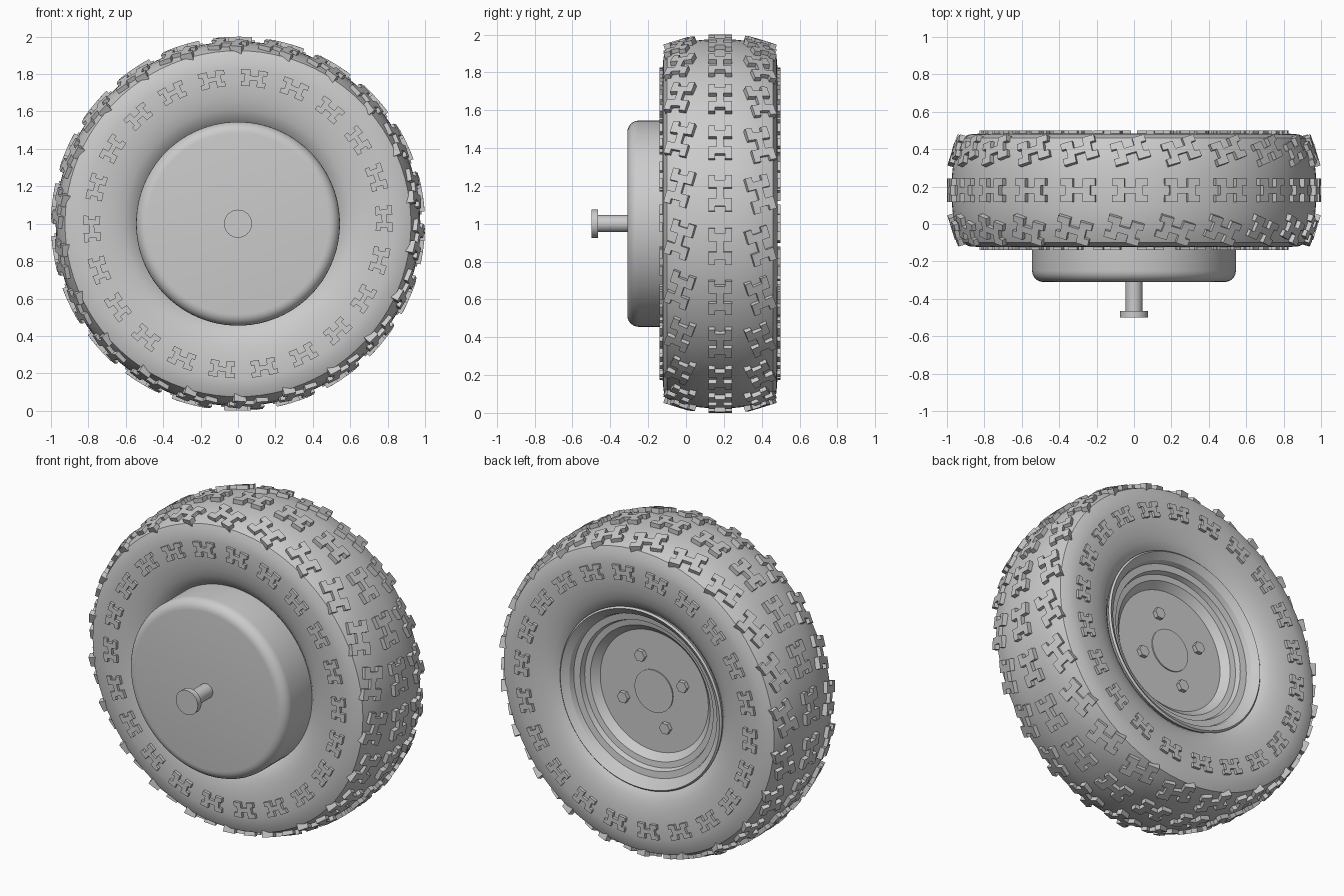
import bpy, bmesh
from math import sin, cos, pi, radians

cube = bpy.data.objects.get("Cube")
if cube:
    bpy.data.objects.remove(cube, do_unlink=True)

grey = bpy.data.materials.new("plain grey")
grey.use_nodes = True
COLOUR = (0.6, 0.6, 0.6, 1)
grey.diffuse_color = COLOUR
grey.node_tree.nodes["Principled BSDF"].inputs["Base Color"].default_value = COLOUR

MID = 0.18      # y of the tyre's middle plane
AXLE = 1.0      # height of the axle
COUNT = 22      # tread blocks per row


def polar(r, y, a):
    return (r * cos(a), y, AXLE + r * sin(a))


def finish(name, bm, smooth=True):
    bmesh.ops.remove_doubles(bm, verts=bm.verts, dist=0.0001)
    bmesh.ops.recalc_face_normals(bm, faces=bm.faces)
    mesh = bpy.data.meshes.new(name)
    bm.to_mesh(mesh)
    bm.free()
    mesh.materials.append(grey)
    ob = bpy.data.objects.new(name, mesh)
    bpy.context.collection.objects.link(ob)
    if smooth:
        bpy.ops.object.select_all(action='DESELECT')
        ob.select_set(True)
        bpy.context.view_layer.objects.active = ob
        bpy.ops.object.shade_smooth_by_angle(angle=radians(30))
    return ob


def lathe(name, profile, steps=96):
    """Turn a (radius, y) profile around the axle."""
    bm = bmesh.new()
    vs = [bm.verts.new(polar(r, y, 0)) for r, y in profile]
    es = [bm.edges.new(p) for p in zip(vs, vs[1:])]
    bmesh.ops.spin(bm, geom=vs + es, cent=(0, 0, AXLE), axis=(0, 1, 0),
                   angle=2 * pi, steps=steps, use_merge=True)
    return finish(name, bm)


# Tyre: half profile as (radius, distance from middle), mirrored
half = [(0.975, 0), (0.973, 0.08), (0.966, 0.15), (0.95, 0.22), (0.925, 0.28),
        (0.88, 0.299), (0.83, 0.303), (0.78, 0.303), (0.72, 0.3),
        (0.66, 0.291), (0.61, 0.277), (0.57, 0.258), (0.545, 0.235)]
lathe("tyre", [(r, MID - d) for r, d in reversed(half)] +
      [(r, MID + d) for r, d in half[1:]])

# Stepped rim with a flat wheel plate at the back
lathe("rim", [(0.53, 0.38), (0.555, 0.44), (0.545, 0.45), (0.505, 0.42), (0.495, 0.39),
              (0.455, 0.385), (0.445, 0.355), (0.41, 0.35), (0.37, 0.31), (0, 0.31)])
lathe("hub_cap", [(0.13, 0.3), (0.13, 0.317), (0, 0.317)], 48)

# Drum with a rounded front edge
edge = [(0.485 + 0.06 * cos(t * pi / 12), -0.25 - 0.06 * sin(t * pi / 12)) for t in range(7)]
lathe("drum", [(0.545, -0.03)] + edge + [(0, -0.31)])

# Axle stem with a flanged head
lathe("axle_stem", [(0.045, -0.3), (0.045, -0.465), (0.075, -0.465),
                    (0.075, -0.5), (0, -0.5)], 32)

# Hexagonal wheel nuts
for i in range(4):
    a = radians(67) + i * pi / 2
    bm = bmesh.new()
    rings = [[bm.verts.new((0.22 * cos(a) + 0.036 * cos(k * pi / 3), y,
                            AXLE + 0.22 * sin(a) + 0.036 * sin(k * pi / 3)))
              for k in range(6)] for y in (0.3, 0.335)]
    for k in range(6):
        j = (k + 1) % 6
        bm.faces.new((rings[0][k], rings[0][j], rings[1][j], rings[1][k]))
    bm.faces.new(rings[1])
    finish(f"wheel_nut_{i + 1}", bm, False)

# Notched H outline of a tread block, along the tread (u) and across it (v)
quarter = [(0.028, 0.018), (0.028, 0.062), (0.095, 0.062), (0.095, 0.026), (0.068, 0.026)]
right = quarter + [(u, -v) for u, v in reversed(quarter)]
outline = right + [(-u, -v) for u, v in right]


def tread_row(name, r0, d0, lean, side, start, twist=0, size=1, height=0.025):
    """Ring of blocks at radius r0, leaning over the shoulder by the given angle."""
    bm = bmesh.new()
    for i in range(COUNT):
        a = radians(start) + i * 2 * pi / COUNT
        layers = []
        for h in (-0.025, height):
            layer = []
            for u, v in outline:
                u, v = u * size, v * size
                u, v = u * cos(twist) - v * sin(twist), u * sin(twist) + v * cos(twist)
                r = r0 - v * sin(lean) + h * cos(lean)
                d = d0 + v * cos(lean) + h * sin(lean)
                layer.append(bm.verts.new(polar(r, MID + side * d, a + u / r0)))
            layers.append(layer)
        low, top = layers
        n = len(outline)
        for k in range(n):
            j = (k + 1) % n
            bm.faces.new((low[k], low[j], top[j], top[k]))
        # Top made of two end slabs joined by a bar
        def cap(*ids):
            bm.faces.new([top[k] for k in ids])
        for s in (0, 10):
            cap(s, s + 1, s + 2, s + 3, s + 4)
            cap(s + 4, s + 5, s + 9, s)
            cap(s + 5, s + 6, s + 7, s + 8, s + 9)
        cap(0, 9, 10, 19)
    finish(name, bm, False)


tread_row("centre_tread", 0.975, 0, 0, 1, 9.4)
for label, side, shift in (("front", -1, 2), ("back", 1, 0)):
    tread_row(label + "_shoulder_tread", 0.952, 0.21, radians(17), side,
              9.4 + shift, radians(-17), 1, 0.022)
    tread_row(label + "_sidewall_tread", 0.782, 0.303, pi / 2, side, 2, 0, 0.72, 0.016)
